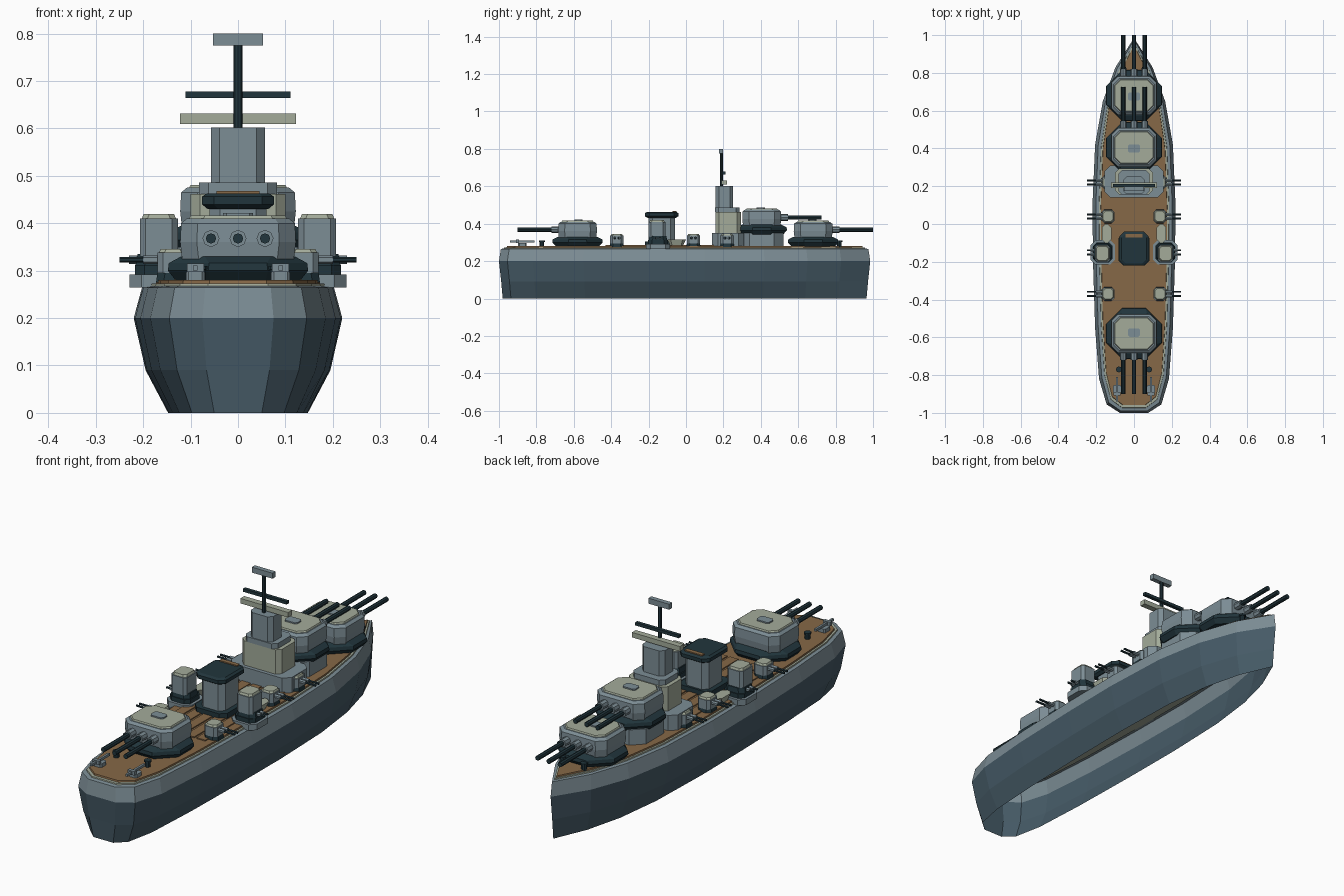
import bpy, bmesh
from mathutils import Vector

cube = bpy.data.objects.get("Cube")
if cube:
    bpy.data.objects.remove(cube, do_unlink=True)


def material(name, rgb):
    lin = [((c / 255 + 0.055) / 1.055) ** 2.4 for c in rgb] + [1]
    m = bpy.data.materials.new(name)
    m.diffuse_color = lin
    m.use_nodes = True
    m.node_tree.nodes["Principled BSDF"].inputs["Base Color"].default_value = lin
    return m


HULL = material("hull blue grey", (70, 91, 103))
GREY = material("steel grey", (124, 141, 149))
OLIVE = material("pale olive", (163, 171, 154))
DARK = material("dark slate", (33, 53, 60))
WOOD = material("deck wood", (134, 104, 71))


def finish(name, bm, mats):
    me = bpy.data.meshes.new(name)
    bm.to_mesh(me)
    bm.free()
    for m in mats:
        me.materials.append(m)
    ob = bpy.data.objects.new(name, me)
    bpy.context.collection.objects.link(ob)
    return ob


def loft(name, rings, mats, bands=None, bottom=True, top=True):
    """Join equal rings of points; bands gives the material of each band."""
    bm = bmesh.new()
    vs = [[bm.verts.new(p) for p in ring] for ring in rings]
    n = len(vs[0])
    for k in range(len(vs) - 1):
        for i in range(n):
            j = (i + 1) % n
            f = bm.faces.new((vs[k][i], vs[k][j], vs[k + 1][j], vs[k + 1][i]))
            f.material_index = bands[k] if bands else 0
    if bottom:
        bm.faces.new(vs[0][::-1])
    if top:
        bm.faces.new(vs[-1])
    return finish(name, bm, mats)


def octagon(cx, cy, hx, hy, c, z):
    pts = [(hx, c - hy), (hx, hy - c), (hx - c, hy), (c - hx, hy),
           (-hx, hy - c), (-hx, c - hy), (c - hx, -hy), (hx - c, -hy)]
    return [(cx + x, cy + y, z) for x, y in pts]


def block(name, cx, cy, hx, hy, c, z0, z1, mat, taper=0.0):
    """Chamfered box; taper pulls the top edge inwards."""
    return loft(name, [octagon(cx, cy, hx, hy, c, z0),
                       octagon(cx, cy, hx - taper, hy - taper, c, z1)], [mat])


def box(name, cx, cy, hx, hy, z0, z1, mat):
    ring = [(cx + hx, cy - hy), (cx + hx, cy + hy), (cx - hx, cy + hy), (cx - hx, cy - hy)]
    return loft(name, [[(x, y, z) for x, y in ring] for z in (z0, z1)], [mat])


def rod(name, a, b, r, mat, sides=8):
    a, b = Vector(a), Vector(b)
    bm = bmesh.new()
    bmesh.ops.create_cone(bm, cap_ends=True, segments=sides, radius1=r, radius2=r,
                          depth=(b - a).length)
    bm.transform((b - a).to_track_quat("Z", "Y").to_matrix().to_4x4())
    bmesh.ops.translate(bm, verts=bm.verts, vec=(a + b) / 2)
    return finish(name, bm, [mat])


# Hull: half widths along the length, lofted upwards and open underneath
HALF = [(-1, .075), (-.955, .145), (-.82, .185), (-.55, .206), (-.2, .217), (.1, .22),
        (.42, .206), (.65, .165), (.83, .098), (.985, 0)]
OUTLINE = [(w, y) for y, w in HALF] + [(-w, y) for y, w in HALF[-2::-1]]


def hull_ring(sx, sy, z):
    return [(x * sx, y * sy, z) for x, y in OUTLINE]


loft("hull", [hull_ring(.67, .98, 0), hull_ring(.886, .988, .09), hull_ring(1, 1, .2),
              hull_ring(.92, .99, .265), hull_ring(.83, .972, .268)],
     [HULL, GREY], [0, 0, 1, 1], bottom=False, top=False)
loft("deck_waterway", [hull_ring(.85, .974, .262), hull_ring(.84, .972, .273)], [OLIVE])
loft("wood_deck", [hull_ring(.805, .96, .268), hull_ring(.795, .957, .28)], [WOOD])

# Raised planks amidships
for i in range(-2, 3):
    box("deck_plank", i * .056, -.14, .022, .29, .279, .285, WOOD)


# Main turrets: octagonal barbette, house, roof and three barrels
def turret(name, cy, z, d):
    by = cy + .005 * d
    loft(name + "_barbette", [octagon(0, by, .13, .115, .072, z - .052),
                              octagon(0, by, .148, .135, .085, z - .03),
                              octagon(0, by, .146, .133, .085, z - .014),
                              octagon(0, by, .12, .105, .05, z)], [DARK])
    loft(name + "_house", [octagon(0, by, .118, .1, .035, z - .005),
                           octagon(0, by, .122, .104, .035, z + .03),
                           octagon(0, by, .12, .102, .035, z + .07),
                           octagon(0, by, .108, .09, .03, z + .08)], [GREY])
    block(name + "_roof", 0, by, .104, .086, .03, z + .078, z + .086, OLIVE, .004)
    block(name + "_hatch", 0, cy, .032, .022, .008, z + .085, z + .092, GREY)
    for x in (-.057, 0, .057):
        h = z + .038
        rod(name + "_mantlet", (x, cy + .09 * d, h), (x, cy + .145 * d, h), .018, GREY)
        rod(name + "_barrel", (x, cy + .14 * d, h), (x, cy + .325 * d, h), .011, DARK)


turret("bow_turret", .675, .33, 1)
turret("raised_turret", .4, .395, 1)
turret("stern_turret", -.575, .33, -1)
block("raised_turret_base", 0, .405, .125, .115, .05, .275, .35, GREY)

# Bridge tower
block("bridge_base", 0, .225, .155, .085, .03, .275, .35, GREY)
block("bridge_middle", 0, .225, .1, .068, .02, .35, .462, OLIVE)
block("bridge_ledge", 0, .22, .082, .066, .02, .462, .486, GREY)
block("bridge_upper", 0, .205, .057, .047, .018, .486, .602, GREY)

# Mast, yards and lookout
rod("mast", (0, .19, .6), (0, .19, .775), .009, DARK)
box("rangefinder", 0, .205, .122, .014, .609, .632, OLIVE)
box("yard", 0, .203, .111, .008, .664, .678, DARK)
box("radar", 0, .187, .053, .011, .775, .8, GREY)

# Funnel
block("funnel_foot", 0, -.135, .082, .085, .025, .275, .305, DARK)
block("funnel_body", 0, -.13, .06, .07, .022, .3, .436, GREY)
loft("funnel_cap", [octagon(0, -.13, .064, .074, .022, .43), octagon(0, -.13, .076, .09, .025, .44),
                    octagon(0, -.13, .076, .09, .025, .456), octagon(0, -.13, .066, .078, .02, .463)],
     [DARK])
box("funnel_vent", 0, -.062, .045, .01, .46, .468, WOOD)


# Twin guns pointing outwards
def twin_guns(s, x0, y):
    for dy in (-.011, .011):
        rod("small_gun", (s * x0, y + dy, .323), (s * .25, y + dy, .323), .0055, DARK, 6)
        rod("small_gun_sleeve", (s * x0, y + dy, .323), (s * (x0 + .05), y + dy, .323),
            .009, GREY, 6)


for s in (1, -1):
    # Small deck mounts
    for y in (.22, .04, -.37):
        block("mount_ring", s * .137, y, .036, .038, .016, .275, .295, DARK, .003)
        block("mount_house", s * .137, y, .033, .035, .012, .295, .338, GREY)
        block("mount_roof", s * .137, y, .03, .032, .012, .338, .346, OLIVE, .004)
        twin_guns(s, .15, y)

    # Side gun towers on sponsons
    block("sponson", s * .165, -.15, .064, .065, .025, .265, .292, GREY)
    block("sponson_ring", s * .165, -.15, .052, .053, .02, .292, .312, DARK)
    block("side_tower_collar", s * .167, -.15, .049, .049, .02, .312, .335, DARK, .004)
    block("side_tower", s * .167, -.155, .04, .045, .012, .33, .41, GREY)
    block("side_tower_roof", s * .167, -.155, .036, .041, .012, .41, .42, OLIVE, .004)
    twin_guns(s, .18, -.15)

    # Boats beside the funnel
    loft("boat", [octagon(s * .145, -.05, .014, .034, .01, .283),
                  octagon(s * .145, -.05, .025, .05, .018, .315)], [OLIVE])

    # Stern cranes
    block("crane_base", s * .09, -.875, .02, .022, .006, .275, .297, GREY)
    box("crane_arm", s * .09, -.875, .005, .065, .3, .311, GREY)
    box("crane_crossbar", s * .09, -.9, .018, .008, .297, .315, GREY)

    # Bollards
    for x, y in ((.08, -.77), (.055, .82)):
        rod("bollard", (s * x, y, .275), (s * x, y, .305), .012, DARK)
        rod("bollard_cap", (s * x, y, .302), (s * x, y, .31), .016, DARK)
